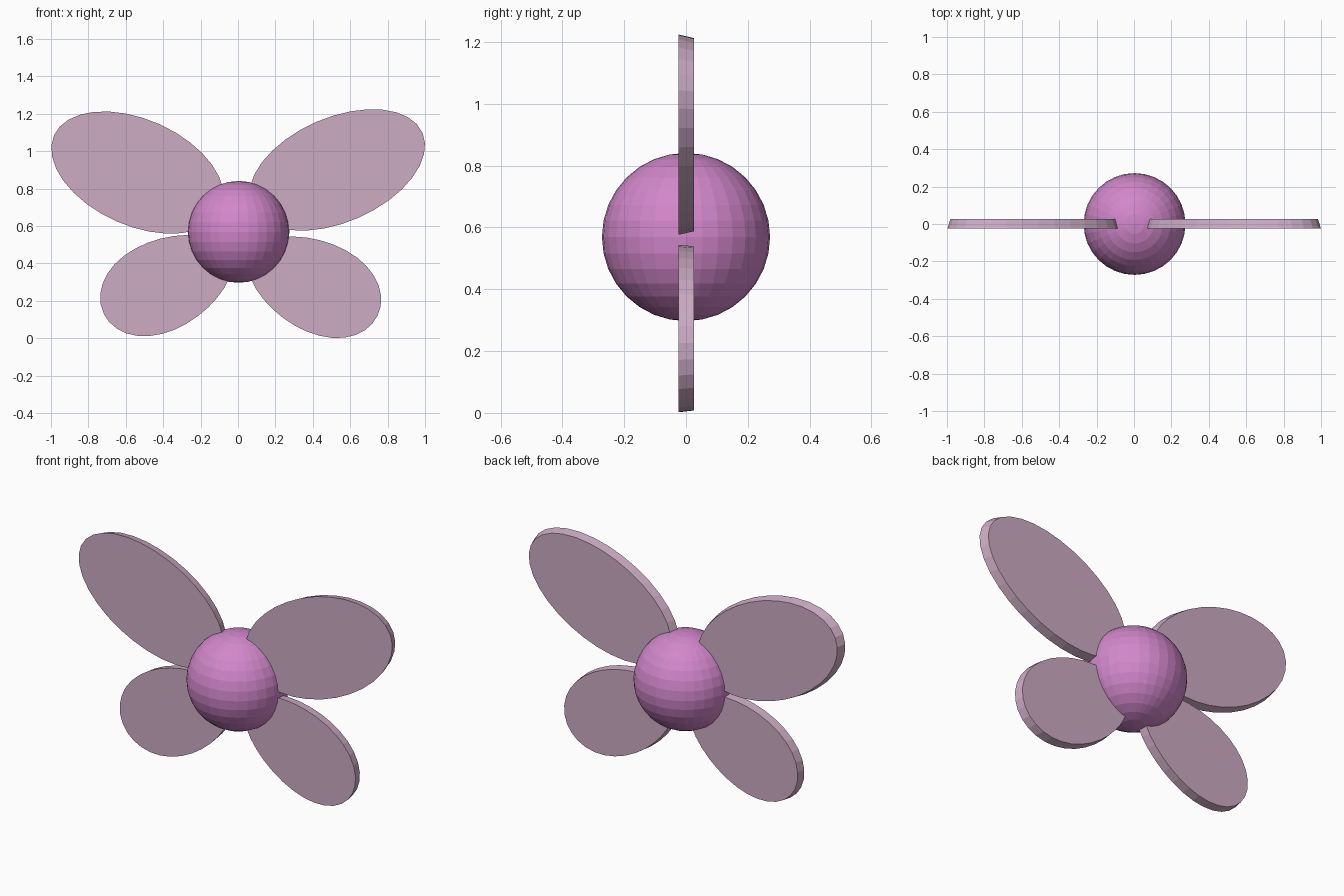
import bpy, bmesh, math

if "Cube" in bpy.data.objects:
    bpy.data.objects.remove(bpy.data.objects["Cube"])


def material(name, rgb):
    m = bpy.data.materials.new(name)
    m.diffuse_color = (*rgb, 1.0)
    m.use_nodes = True
    m.node_tree.nodes["Principled BSDF"].inputs["Base Color"].default_value = m.diffuse_color
    return m


BODY = material("orchid_pink", (0.645, 0.242, 0.597))
WING = material("pale_mauve", (0.61, 0.413, 0.552))


def add_object(name, bm, mat):
    bmesh.ops.recalc_face_normals(bm, faces=bm.faces)
    mesh = bpy.data.meshes.new(name)
    bm.to_mesh(mesh)
    bm.free()
    mesh.materials.append(mat)
    ob = bpy.data.objects.new(name, mesh)
    bpy.context.collection.objects.link(ob)
    return ob


def wing(name, side, cx, cz, a, b, angle, egg, back_scale):
    """Flat oval plate, slightly smaller at the back; side mirrors it in x."""
    bm = bmesh.new()
    rings = []
    n = 32
    ca, sa = math.cos(math.radians(angle)), math.sin(math.radians(angle))
    for y, s in ((-0.024, 1.0), (0.026, back_scale)):
        ring = []
        for i in range(n):
            t = 2 * math.pi * i / n
            u = s * a * math.cos(t)
            v = s * b * math.sin(t) * (1 + egg * math.cos(t))
            ring.append(bm.verts.new((side * (cx + u * ca - v * sa), y,
                                      cz + u * sa + v * ca)))
        rings.append(ring)
    front, back = rings
    bm.faces.new(front)
    bm.faces.new(back)
    for i in range(n):
        j = (i + 1) % n
        bm.faces.new((front[i], front[j], back[j], back[i]))
    return add_object(name, bm, WING)


# Round body
bm = bmesh.new()
bmesh.ops.create_uvsphere(bm, u_segments=32, v_segments=16, radius=0.272)
body = add_object("body", bm, BODY)
body.location = (0.003, 0, 0.569)

# Upper wings
wing("upper_wing_right", 1, 0.53, 0.90, 0.498, 0.280, 23.5, 0.0, 0.965)
wing("upper_wing_left", -1, 0.537, 0.886, 0.489, 0.284, 24.0, 0.0, 0.965)

# Lower wings
wing("lower_wing_right", 1, 0.406, 0.285, 0.378, 0.240, -25.7, 0.12, 0.98)
wing("lower_wing_left", -1, 0.380, 0.294, 0.375, 0.240, -25.7, 0.12, 0.98)
